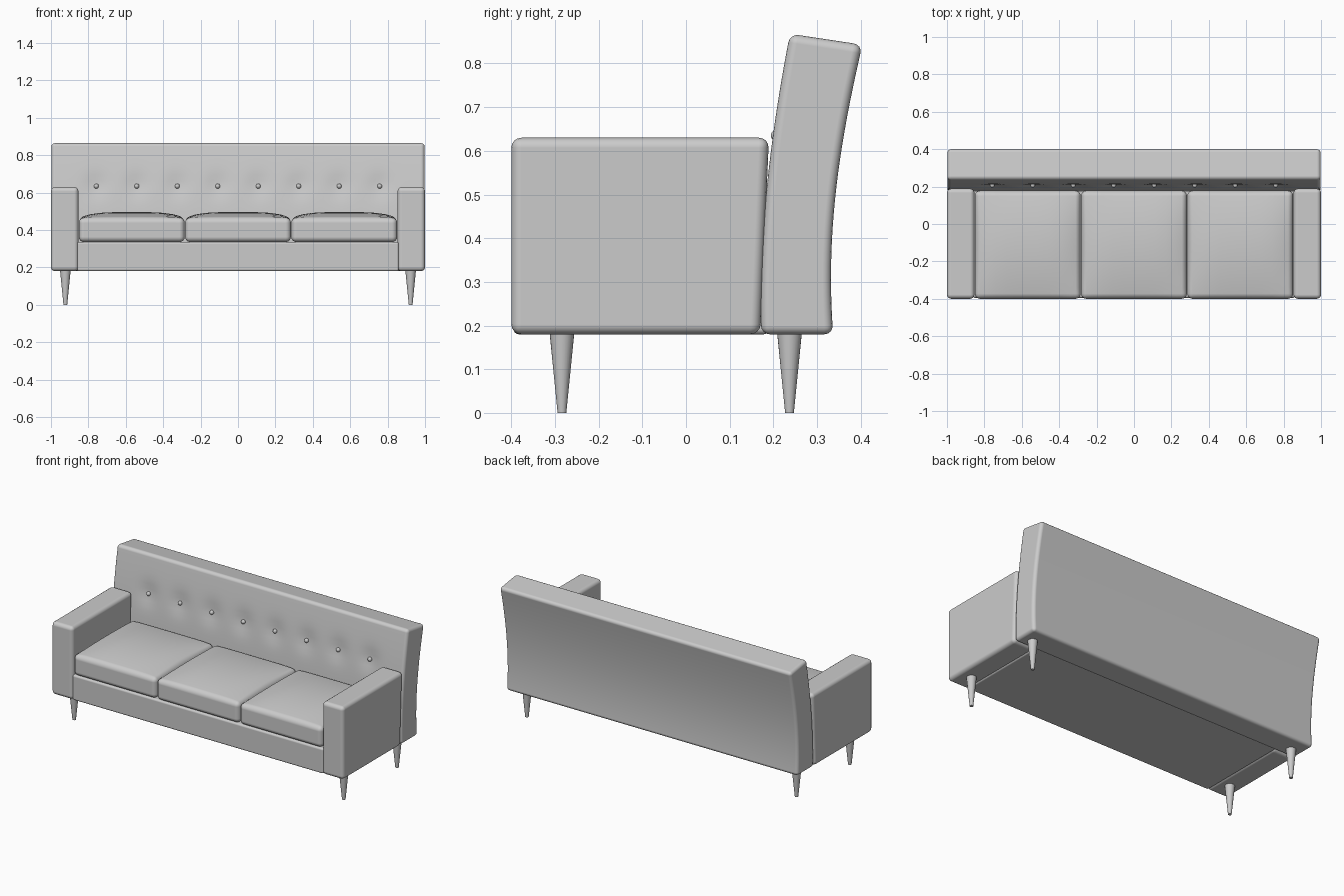
import bpy, bmesh, math
from mathutils import Vector
from mathutils.geometry import interpolate_bezier

if "Cube" in bpy.data.objects:
    bpy.data.objects.remove(bpy.data.objects["Cube"])


def finish(bm, name, bevel=0.0):
    bmesh.ops.recalc_face_normals(bm, faces=bm.faces)
    for f in bm.faces:
        f.smooth = True
    me = bpy.data.meshes.new(name)
    bm.to_mesh(me)
    bm.free()
    ob = bpy.data.objects.new(name, me)
    bpy.context.collection.objects.link(ob)
    if bevel:
        m = ob.modifiers.new("Rounded edges", 'BEVEL')
        m.width = bevel
        m.segments = 4
        m.limit_method = 'ANGLE'
        m.angle_limit = math.radians(45)
        m.use_clamp_overlap = False
        m.harden_normals = True
    return ob


def box(x0, x1, y0, y1, z0, z1):
    bm = bmesh.new()
    bmesh.ops.create_cube(bm, size=1)
    for v in bm.verts:
        v.co = Vector(((x0 + x1) / 2 + v.co.x * (x1 - x0),
                       (y0 + y1) / 2 + v.co.y * (y1 - y0),
                       (z0 + z1) / 2 + v.co.z * (z1 - z0)))
    return bm


# Base rail between the arms
finish(box(-0.86, 0.86, -0.395, 0.19, 0.18, 0.337), "base", 0.012)

# Arms, their rear edge following the lean of the back
for side, s in (("left", -1), ("right", 1)):
    bm = box(min(s * 0.853, s), max(s * 0.853, s), -0.4, 0.19, 0.18, 0.63)
    for v in bm.verts:
        if v.co.y > 0 and v.co.z < 0.3:
            v.co.y = 0.17
    finish(bm, side + "_arm", 0.023)

# Three crowned seat cushions
W = 1.704 / 3
for i in range(3):
    cx = (i - 1) * W
    half = W / 2 - 0.001
    bm = box(cx - half, cx + half, -0.4, 0.178, 0.336, 0.466)
    flat = [e for e in bm.edges if abs(e.verts[0].co.z - e.verts[1].co.z) < 1e-4]
    bmesh.ops.subdivide_edges(bm, edges=flat, cuts=9, use_grid_fill=True)
    for v in bm.verts:
        if v.co.z > 0.45:
            u = (v.co.x - cx) / half
            w = (v.co.y + 0.111) / 0.289
            v.co.z += 0.03 * max(0, (1 - u ** 4) * (1 - w * w))
    finish(bm, f"seat_cushion_{i + 1}", 0.028)

# Curved leaning back with button dimples
buttons = [(i - 3.5) * 0.2165 for i in range(8)]
BUTTON_Z = 0.635
N, NX = 22, 96


def curve(*pts):
    return interpolate_bezier(*[Vector((0, y, z)) for y, z in pts], N)


front = curve((0.172, 0.18), (0.166, 0.40), (0.19, 0.62), (0.238, 0.868))
rear = curve((0.337, 0.18), (0.32, 0.40), (0.347, 0.60), (0.404, 0.843))


def dimple(x, z):
    return sum(0.012 * math.exp(-((x - b) ** 2 + (z - BUTTON_Z) ** 2) / 0.06 ** 2)
               for b in buttons)


bm = bmesh.new()
rings = []
for i in range(NX + 1):
    x = -0.998 + 1.996 * i / NX
    fr = [bm.verts.new((x, p.y + (dimple(x, p.z) if abs(x) < 0.9 else 0), p.z)) for p in front]
    re = [bm.verts.new((x, p.y, p.z)) for p in rear]
    rings.append(fr + re[::-1])
for a, b in zip(rings, rings[1:]):
    for j in range(2 * N):
        k = (j + 1) % (2 * N)
        bm.faces.new((a[j], a[k], b[k], b[j]))
for r in (rings[0], rings[-1]):
    for j in range(N - 1):
        bm.faces.new((r[j], r[j + 1], r[-2 - j], r[-1 - j]))
finish(bm, "back", 0.02)

# Buttons
for i, b in enumerate(buttons):
    bm = bmesh.new()
    bmesh.ops.create_uvsphere(bm, u_segments=16, v_segments=10, radius=0.013)
    y = min(front, key=lambda p: abs(p.z - BUTTON_Z)).y + 0.009
    bmesh.ops.translate(bm, verts=bm.verts, vec=(b, y, BUTTON_Z))
    finish(bm, f"button_{i + 1}")

# Tapered legs
for sn, x in (("left", -0.923), ("right", 0.923)):
    for fn, y in (("front", -0.284), ("rear", 0.237)):
        bm = bmesh.new()
        bmesh.ops.create_cone(bm, cap_ends=True, segments=24,
                              radius1=0.01, radius2=0.029, depth=0.19)
        bmesh.ops.translate(bm, verts=bm.verts, vec=(x, y, 0.095))
        ob = finish(bm, f"{fn}_{sn}_leg")
        bpy.ops.object.select_all(action='DESELECT')
        bpy.context.view_layer.objects.active = ob
        ob.select_set(True)
        bpy.ops.object.shade_smooth_by_angle()
